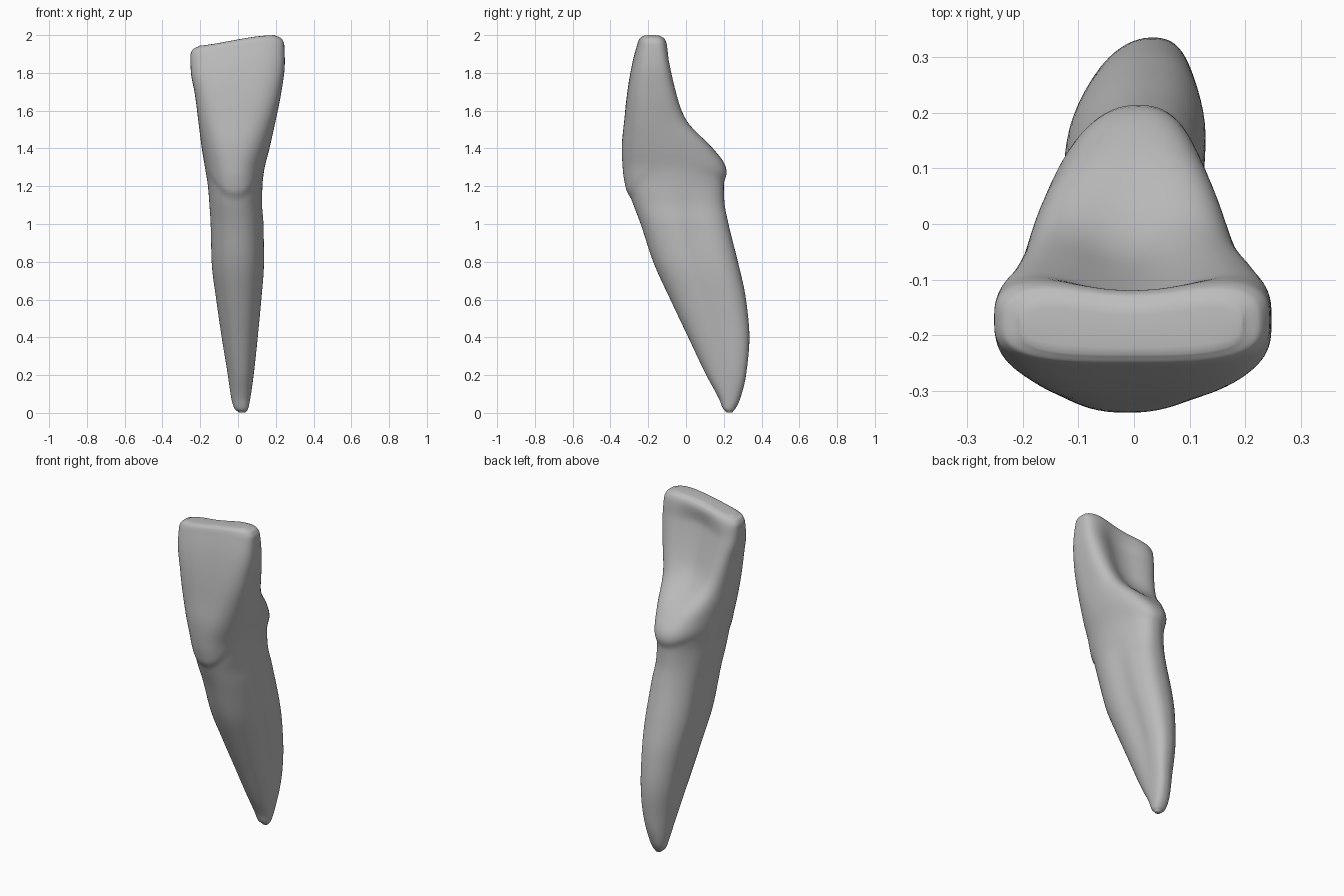
import bpy, bmesh, math

cube = bpy.data.objects.get("Cube")
if cube:
    bpy.data.objects.remove(cube, do_unlink=True)

# Outline stations from root tip to biting edge: z, left, right, front, back
STATIONS = [
    (0, .005, .04, .215, .245), (.02, -.017, .053, .197, .26), (.07, -.034, .064, .177, .285),
    (.2, -.054, .083, .107, .318), (.4, -.089, .107, .012, .336), (.6, -.119, .127, -.083, .318),
    (.8, -.144, .142, -.174, .275), (1, -.149, .139, -.24, .225), (1.12, -.155, .129, -.285, .203),
    (1.2, -.16, .13, -.309, .2), (1.28, -.172, .138, -.322, .203), (1.4, -.192, .167, -.328, .145),
    (1.55, -.211, .2, -.325, .035), (1.7, -.229, .23, -.311, -.02), (1.85, -.25, .248, -.287, -.058),
    (1.95, -.252, .245, -.262, -.082), (1.985, -.238, .228, -.25, -.1), (2, -.205, .195, -.235, -.125),
]
STEPS, AROUND = 6, 96


def smooth(a, b, v):
    t = min(max((v - a) / (b - a), 0), 1)
    return t * t * (3 - 2 * t)


def bell(v, mid, width):
    return math.exp(-((v - mid) / width) ** 2)


def slope(i, j):
    """Non-overshooting slope of column j at station i."""
    if i in (0, len(STATIONS) - 1):
        return 0
    a, b, c = STATIONS[i - 1:i + 2]
    d0 = (b[j] - a[j]) / (b[0] - a[0])
    d1 = (c[j] - b[j]) / (c[0] - b[0])
    return 2 * d0 * d1 / (d0 + d1) if d0 * d1 > 0 else 0


def between(i, t, j):
    a, b = STATIONS[i], STATIONS[i + 1]
    h = b[0] - a[0]
    u = 1 - t
    return ((1 + 2 * t) * u * u * a[j] + t * u * u * h * slope(i, j)
            + t * t * (3 - 2 * t) * b[j] - t * t * u * h * slope(i + 1, j))


def section(z, x0, x1, y0, y1):
    """One rounded cross-section with its hollows, lean and neck step."""
    cx, cy, hw, hd = (x0 + x1) / 2, (y0 + y1) / 2, (x1 - x0) / 2, (y1 - y0) / 2
    power = 2 / (2.25 + .95 * smooth(1.2, 1.75, z))
    taper = .1 * bell(z, 1.25, .25)
    groove = .1 * smooth(.15, .5, z) * (1 - smooth(.95, 1.25, z))
    dish = .07 * smooth(1.3, 1.65, z) * (1 - .6 * smooth(1.85, 2, z))
    lean = .025 * smooth(0, .3, z) * (1 - smooth(1.3, 1.6, z))
    ring = []
    for k in range(AROUND):
        a = math.tau * k / AROUND
        c, s = math.cos(a), math.sin(a)
        px = math.copysign(abs(c) ** power, c)
        py = math.copysign(abs(s) ** power, s)
        # crown edge dips at the front and back, rises and fades at the sides
        neck = 1.31 - (.16 if s < 0 else .07) * s * s
        step = .012 * s * s * smooth(neck - .025, neck + .025, z) * (1 - smooth(1.4, 1.6, z))
        wide = 1 - taper * smooth(-.1, 1, py) - groove * bell(py, .2, .3)
        x = cx + hw * px * wide + step * c + lean * max(py, 0) ** 2
        y = cy + hd * py + step * s
        if s > 0:
            y -= dish * bell(px, 0, .6) * smooth(0, 1, py)
        # biting edge slants down towards one side
        drop = .06 * smooth(1.6, 2, z) * smooth(.2, -.28, x)
        ring.append((x, y, z - drop))
    return ring


# Loft the tooth through all sections
bm = bmesh.new()
rings = []
for i in range(len(STATIONS) - 1):
    last = i == len(STATIONS) - 2
    for n in range(STEPS + last):
        t = n / STEPS
        z = STATIONS[i][0] * (1 - t) + STATIONS[i + 1][0] * t
        pts = section(z, *(between(i, t, j) for j in range(1, 5)))
        rings.append([bm.verts.new(p) for p in pts])
for low, high in zip(rings, rings[1:]):
    for k in range(AROUND):
        m = (k + 1) % AROUND
        bm.faces.new((low[k], low[m], high[m], high[k]))

# Close the tip, and the biting edge with strips from front to back
bm.faces.new(rings[0][::-1])
top = rings[-1]
for k in range(AROUND // 2):
    strip = (top[k], top[k + 1], top[-k - 1], top[-k])
    bm.faces.new(list(dict.fromkeys(strip)))
bmesh.ops.recalc_face_normals(bm, faces=bm.faces)

mesh = bpy.data.meshes.new("tooth")
bm.to_mesh(mesh)
bm.free()
tooth = bpy.data.objects.new("tooth", mesh)
bpy.context.collection.objects.link(tooth)

# Plain grey surface
grey = bpy.data.materials.new("light grey")
grey.use_nodes = True
colour = (.5, .5, .5, 1)
grey.diffuse_color = colour
grey.node_tree.nodes["Principled BSDF"].inputs["Base Color"].default_value = colour
mesh.materials.append(grey)

# Soften the surface and shade it smooth
relax = tooth.modifiers.new("soften", "SMOOTH")
relax.factor = .5
relax.iterations = 3
bpy.context.view_layer.objects.active = tooth
tooth.select_set(True)
bpy.ops.object.shade_smooth()
